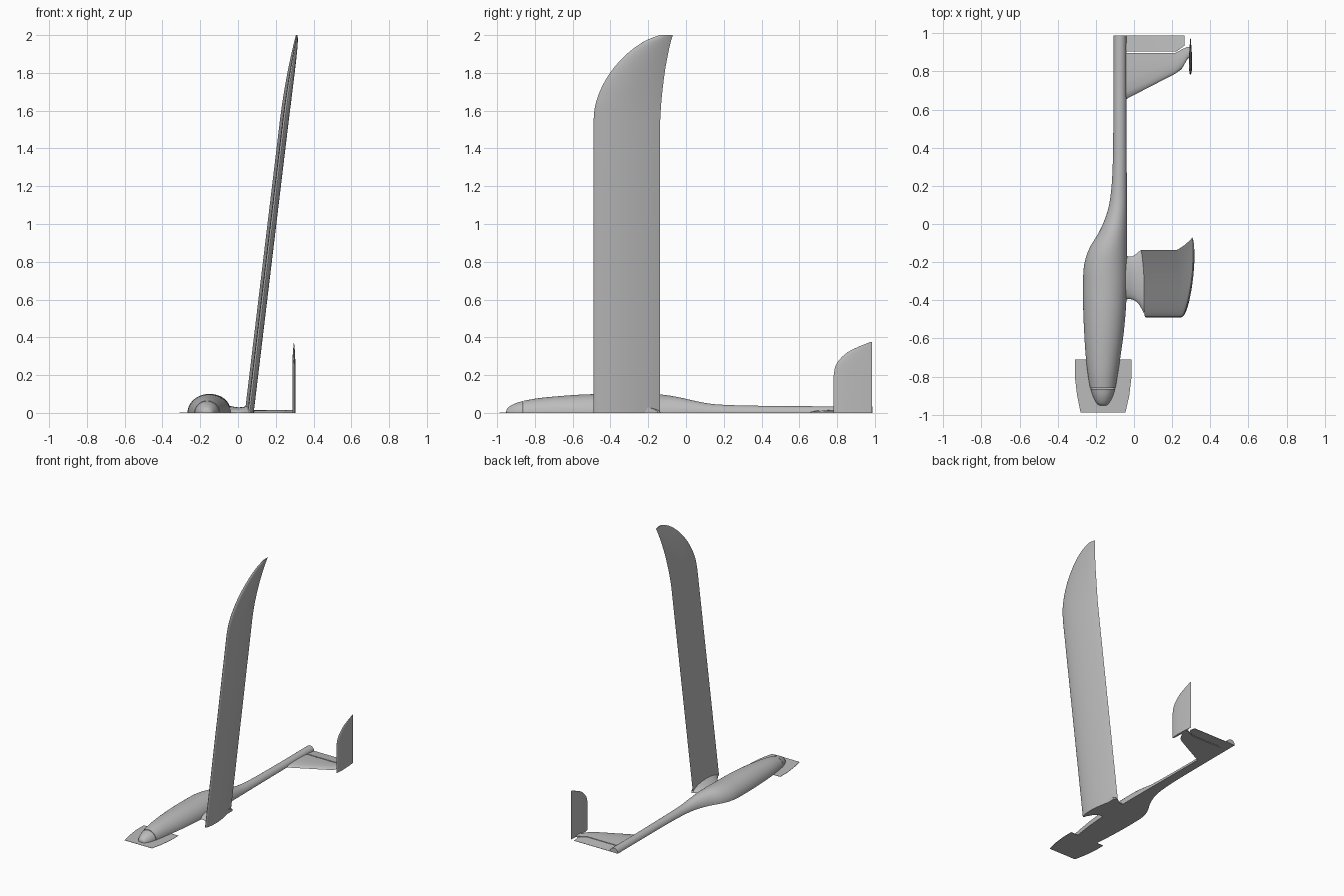
import bpy, bmesh, math
from mathutils import Vector

cube = bpy.data.objects.get("Cube")
if cube:
    bpy.data.objects.remove(cube)

GREY = (0.5, 0.5, 0.5, 1)
mat = bpy.data.materials.new("plain_grey")
mat.use_nodes = True
mat.diffuse_color = GREY
mat.node_tree.nodes["Principled BSDF"].inputs["Base Color"].default_value = GREY


def loft(name, rings, angle=35):
    """Skin a list of closed rings and cap both ends."""
    bm = bmesh.new()
    loops = [[bm.verts.new(p) for p in ring] for ring in rings]
    n = len(loops[0])
    for a, b in zip(loops, loops[1:]):
        for i in range(n):
            j = (i + 1) % n
            bm.faces.new((a[i], a[j], b[j], b[i]))
    bm.faces.new(loops[0])
    bm.faces.new(loops[-1])
    bmesh.ops.recalc_face_normals(bm, faces=bm.faces)
    mesh = bpy.data.meshes.new(name)
    bm.to_mesh(mesh)
    bm.free()
    mesh.materials.append(mat)
    obj = bpy.data.objects.new(name, mesh)
    bpy.context.collection.objects.link(obj)
    bpy.ops.object.select_all(action="DESELECT")
    obj.select_set(True)
    bpy.context.view_layer.objects.active = obj
    bpy.ops.object.shade_smooth_by_angle(angle=math.radians(angle))
    return obj


def smooth(rows, steps=5):
    """Catmull-Rom interpolation between rows of numbers."""
    rows = [Vector(r) for r in rows]
    out = []
    for i in range(len(rows) - 1):
        p0, p1, p2 = rows[max(i - 1, 0)], rows[i], rows[i + 1]
        p3 = rows[min(i + 2, len(rows) - 1)]
        for k in range(steps):
            t = k / steps
            m1, m2 = (p2 - p0) / 2, (p3 - p1) / 2
            out.append(p1 * (2*t**3 - 3*t**2 + 1) + m1 * (t**3 - 2*t**2 + t)
                       + p2 * (3*t**2 - 2*t**3) + m2 * (t**3 - t**2))
    return out + [rows[-1]]


def half_ellipse(a, b, h, n=24):
    """Points of a dome from a to b with height h, as (position, z)."""
    return [((a + b) / 2 - (b - a) / 2 * math.cos(math.pi * i / n),
             h * math.sin(math.pi * i / n)) for i in range(n + 1)]


def thickness(t):
    return 5 * (0.2969*math.sqrt(t) - 0.126*t - 0.3516*t*t
                + 0.2843*t**3 - 0.1036*t**4)


def airfoil(z, le, te, x_te, rise, thick, camber, n=18):
    """Closed wing section at height z, running from le to te along y."""
    c = te - le
    ts = [(1 - math.cos(math.pi * i / n)) / 2 for i in range(n + 1)]

    def point(t, side):
        mid = x_te + rise * c * (1 - t) + camber * c * 4 * t * (1 - t)
        return (mid + side * thick * c * thickness(t), le + t * c, z)
    return [point(t, 1) for t in reversed(ts)] + [point(t, -1) for t in ts[1:-1]]


# Half fuselage and nose cone: y, left edge, right edge, height
body = smooth([
    (-.86, -.230, -.097, .064), (-.78, -.243, -.084, .078),
    (-.68, -.254, -.069, .088), (-.57, -.261, -.054, .096),
    (-.45, -.266, -.043, .100), (-.33, -.267, -.037, .100),
    (-.22, -.262, -.036, .100), (-.13, -.235, -.036, .097),
    (-.04, -.182, -.036, .083), (.05, -.144, -.036, .063),
    (.14, -.124, -.037, .047), (.27, -.113, -.038, .040),
    (.45, -.109, -.039, .037), (.70, -.108, -.040, .035),
    (.988, -.108, -.040, .035)])
nose = smooth([
    (-.952, -.166, -.160, .003), (-.948, -.186, -.140, .021),
    (-.93, -.202, -.125, .037), (-.90, -.216, -.110, .052),
    (-.864, -.228, -.099, .062)])
for name, rows in (("fuselage", body), ("nose_cone", nose)):
    loft(name, [[(x, y, z) for x, z in half_ellipse(a, b, h)]
                for y, a, b, h in rows])

# Flat plate lying under the nose
outline = [(-.31, -.71), (-.31, -.80), (-.298, -.90), (-.28, -.988),
           (-.045, -.988), (-.025, -.90), (-.013, -.80), (-.013, -.71)]
loft("nose_plate", [[(x, y, z) for x, y in outline] for z in (0, .002)])

# Pylon between fuselage and wing: x, front, back, height
pylon = smooth([
    (-.09, -.41, -.16, .045), (-.04, -.395, -.168, .036),
    (-.005, -.397, -.168, .030), (.025, -.42, -.145, .031),
    (.045, -.455, -.135, .036), (.06, -.48, -.15, .04)])
loft("wing_pylon", [[(x, y, z) for y, z in half_ellipse(a, b, h)]
                    for x, a, b, h in pylon])

# Wing with swept, curved tip: z, leading edge, trailing edge
tip = smooth([
    (1.54, -.490, -.137), (1.63, -.480, -.132), (1.72, -.448, -.123),
    (1.80, -.402, -.113), (1.87, -.344, -.101), (1.925, -.283, -.09),
    (1.97, -.215, -.079), (2.0, -.14, -.07)])


def wing_section(z, le, te):
    bend = .03 * (max(z - 1.54, 0) / .46) ** 2
    return airfoil(z, le, te, .036 + .12 * z + bend, .075, .095, .04)


loft("wing", [wing_section(0, -.49, -.137)] + [wing_section(*r) for r in tip])

# Tailplane: z, leading edge
tail = smooth([(.20, .782), (.25, .792), (.29, .82), (.325, .862),
               (.353, .92), (.375, .975)])
loft("tailplane", [airfoil(z, le, .984, .296, 0, .085, 0)
                   for z, le in [(0, .782)] + [tuple(r) for r in tail]])

# Half fin: x, leading edge, rear edge
fin = [(-.06, .645, .896), (.215, .787, .896), (.25, .812, .915),
       (.28, .865, .928), (.296, .875, .928)]
shape = [(0, 0), (.04, .45), (.15, .8), (.4, 1), (.7, .95), (1, .75), (1, 0)]
loft("fin", [[(x, a + (b - a) * t, .014 * h) for t, h in shape]
             for x, a, b in fin])

# Half rudder behind the hinge line
rudder = [(-.06, .904), (.222, .904), (.265, .935)]
loft("rudder", [[(x, a, 0), (x, a, .0105), (x, .988, .002), (x, .988, 0)]
                for x, a in rudder])
